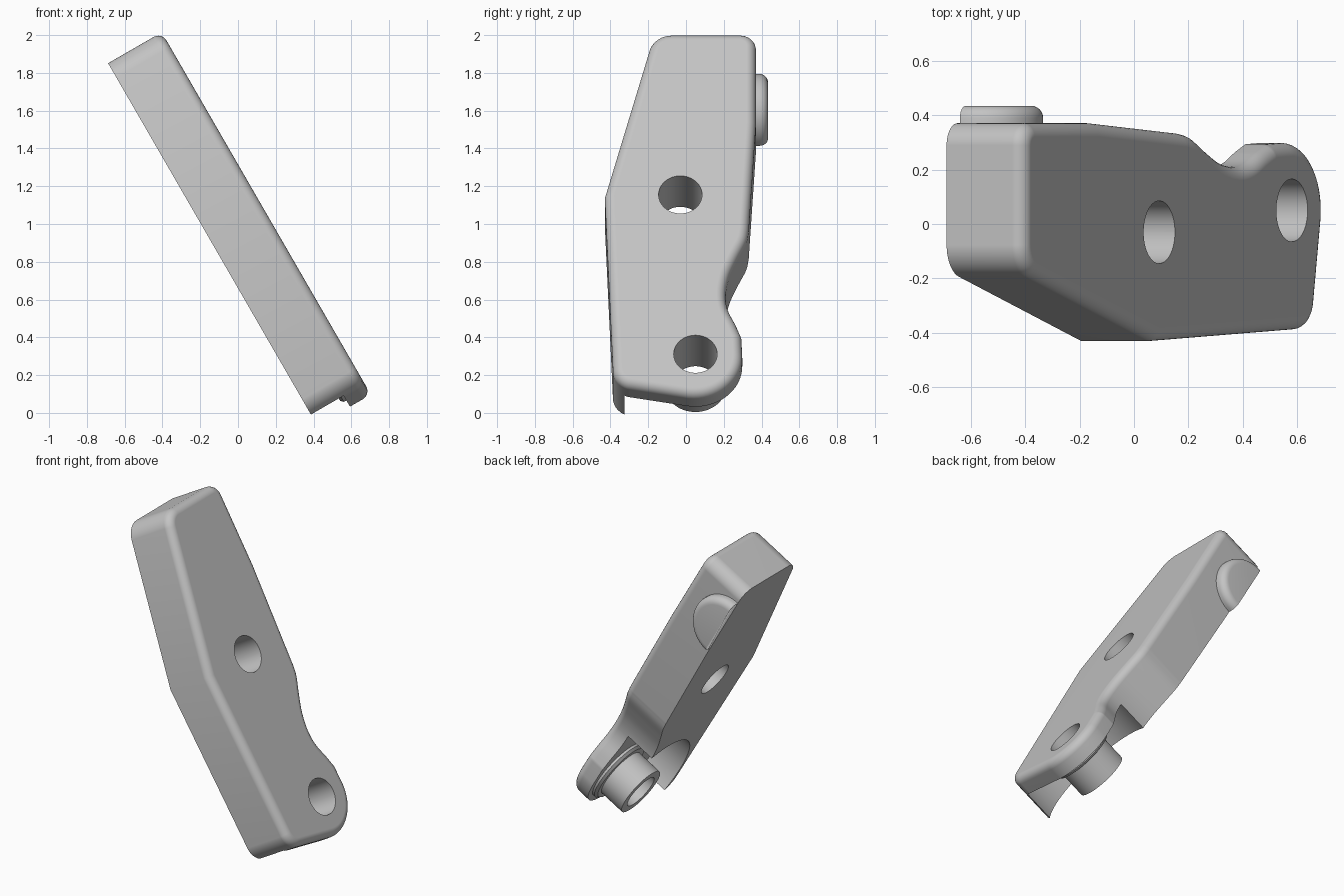
import bpy, bmesh, math
from mathutils import Matrix, Vector

cube = bpy.data.objects.get("Cube")
if cube:
    bpy.data.objects.remove(cube, do_unlink=True)

# Tilted frame: local x runs down the arm, local z is the upper face normal
FRAME = Matrix.Rotation(math.radians(60), 4, 'Y')
LOW, TOP, FLANGE = 0.33, 0.658, 0.53
PIVOT, MIDDLE = Vector((0.02, 0.05)), Vector((-0.954, -0.03))
HOLE = 0.115

grey = bpy.data.materials.new("plain grey")
grey.use_nodes = True
GREY = (0.55, 0.55, 0.55, 1)
grey.diffuse_color = GREY
grey.node_tree.nodes["Principled BSDF"].inputs["Base Color"].default_value = GREY


def make_object(name, bm):
    bmesh.ops.recalc_face_normals(bm, faces=bm.faces)
    mesh = bpy.data.meshes.new(name)
    bm.to_mesh(mesh)
    bm.free()
    mesh.materials.append(grey)
    obj = bpy.data.objects.new(name, mesh)
    bpy.context.collection.objects.link(obj)
    obj.matrix_world = FRAME
    return obj


def activate(obj):
    bpy.ops.object.select_all(action='DESELECT')
    obj.select_set(True)
    bpy.context.view_layer.objects.active = obj


def smooth(obj):
    activate(obj)
    bpy.ops.object.shade_smooth_by_angle(angle=math.radians(30))


def rounded(a, corner, b, r, steps=8):
    """Points of a fillet of radius r at a corner between a and b."""
    a, c, b = Vector(a), Vector(corner), Vector(b)
    d1, d2 = (a - c).normalized(), (b - c).normalized()
    half = d1.angle(d2) / 2
    centre = c + (d1 + d2).normalized() * r / math.sin(half)
    p = c + d1 * r / math.tan(half) - centre
    q = c + d2 * r / math.tan(half) - centre
    return [centre + (p.lerp(q, i / steps)).normalized() * r for i in range(steps + 1)]


def curve_through(pts, steps=5):
    """Smooth interpolated curve through the points."""
    pts = [Vector(p) for p in pts]
    ext = [2 * pts[0] - pts[1]] + pts + [2 * pts[-1] - pts[-2]]
    out = []
    for a, b, c, d in zip(ext, ext[1:], ext[2:], ext[3:]):
        for i in range(steps):
            t = i / steps
            out.append(b + (c - a) * t / 2 + (a - b * 2.5 + c * 2 - d / 2) * t ** 2
                       + (b * 1.5 - a / 2 - c * 1.5 + d / 2) * t ** 3)
    return out + [pts[-1]]


def prism(outline, z0, z1):
    bm = bmesh.new()
    base = bm.faces.new([bm.verts.new((p[0], p[1], z0)) for p in outline])
    side = bmesh.ops.extrude_face_region(bm, geom=[base])["geom"]
    bmesh.ops.translate(bm, vec=(0, 0, z1 - z0),
                        verts=[v for v in side if isinstance(v, bmesh.types.BMVert)])
    return bm


def circle(centre, r, n=64):
    return [centre + Vector((math.cos(k * math.tau / n), math.sin(k * math.tau / n)))
            * r for k in range(n)]


def cut(obj, cutter):
    activate(obj)
    mod = obj.modifiers.new("cut", 'BOOLEAN')
    mod.operation, mod.object, mod.solver = 'DIFFERENCE', cutter, 'EXACT'
    bpy.ops.object.modifier_apply(modifier=mod.name)
    bpy.data.objects.remove(cutter, do_unlink=True)


def lathe(profile, steps, sweep):
    """Spin (radius, height) points around local z."""
    bm = bmesh.new()
    verts = [bm.verts.new((r, 0, h)) for r, h in profile]
    edges = [bm.edges.new(e) for e in zip(verts, verts[1:])]
    bmesh.ops.spin(bm, geom=verts + edges, cent=(0, 0, 0), axis=(0, 0, 1),
                   angle=sweep, steps=steps)
    bmesh.ops.remove_doubles(bm, verts=bm.verts, dist=1e-4)
    return bm


# Arm outline: top corners, knee, foot corner, round lobe and side scoop
top_front, top_back = (-1.947, -0.17), (-1.947, 0.37)
knee, foot, bend = (-0.957, -0.43), (0.195, -0.383), (-1.4, 0.37)
lobe_r = 0.248
lobe = [PIVOT + lobe_r * Vector((math.cos(a), math.sin(a)))
        for a in (math.radians(-9 + 99 * i / 16) for i in range(17))]
scoop = curve_through([(-0.1, 0.293), (-0.18, 0.262), (-0.27, 0.222), (-0.36, 0.21),
                       (-0.47, 0.228), (-0.58, 0.272), (-0.68, 0.318), (-0.75, 0.332)])
outline = (rounded(bend, top_back, top_front, 0.08)
           + rounded(top_back, top_front, knee, 0.12) + [Vector(knee)]
           + rounded(knee, foot, lobe[0], 0.11) + lobe + scoop + [Vector(bend)])

bm = prism(outline, LOW, TOP)
rim = [e for e in bm.edges if all(v.co.z > TOP - 0.001 for v in e.verts)]
bmesh.ops.bevel(bm, geom=rim, offset=0.05, segments=6, profile=0.5, affect='EDGES')
arm = make_object("arm", bm)

# Round recess under the lobe and the two through holes
cut(arm, make_object("recess_cutter", prism(circle(PIVOT, 0.417, 96), 0.1, FLANGE)))
for spot in (PIVOT, MIDDLE):
    cut(arm, make_object("hole_cutter", prism(circle(spot, HOLE), 0.1, 1)))
smooth(arm)
arm.modifiers.new("even_shading", 'WEIGHTED_NORMAL').keep_sharp = True

# Hollow pivot boss with a chamfered collar
boss = make_object("pivot_boss", lathe(
    [(HOLE, FLANGE), (HOLE, LOW), (0.165, LOW), (0.165, 0.5), (0.195, 0.5),
     (0.21, 0.515), (0.21, FLANGE)], 64, math.tau))
boss.matrix_world = FRAME @ Matrix.Translation((PIVOT.x, PIVOT.y, 0))
smooth(boss)

# Half-round button on the back edge, flush with the underside
R, H, F = 0.204, 0.064, 0.045
arc = [(R - F + F * math.cos(a), H - F + F * math.sin(a))
       for a in (math.pi / 2 * i / 6 for i in range(7))]
bm = lathe([(R, -0.02)] + arc + [(0, H)], 32, math.pi)
bmesh.ops.holes_fill(bm, edges=[e for e in bm.edges if e.is_boundary], sides=0)
button = make_object("side_button", bm)
button.matrix_world = (FRAME @ Matrix.Translation((-1.646, 0.37, LOW))
                       @ Matrix.Rotation(-math.pi / 2, 4, 'X')
                       @ Matrix.Rotation(math.pi, 4, 'Z'))
smooth(button)
